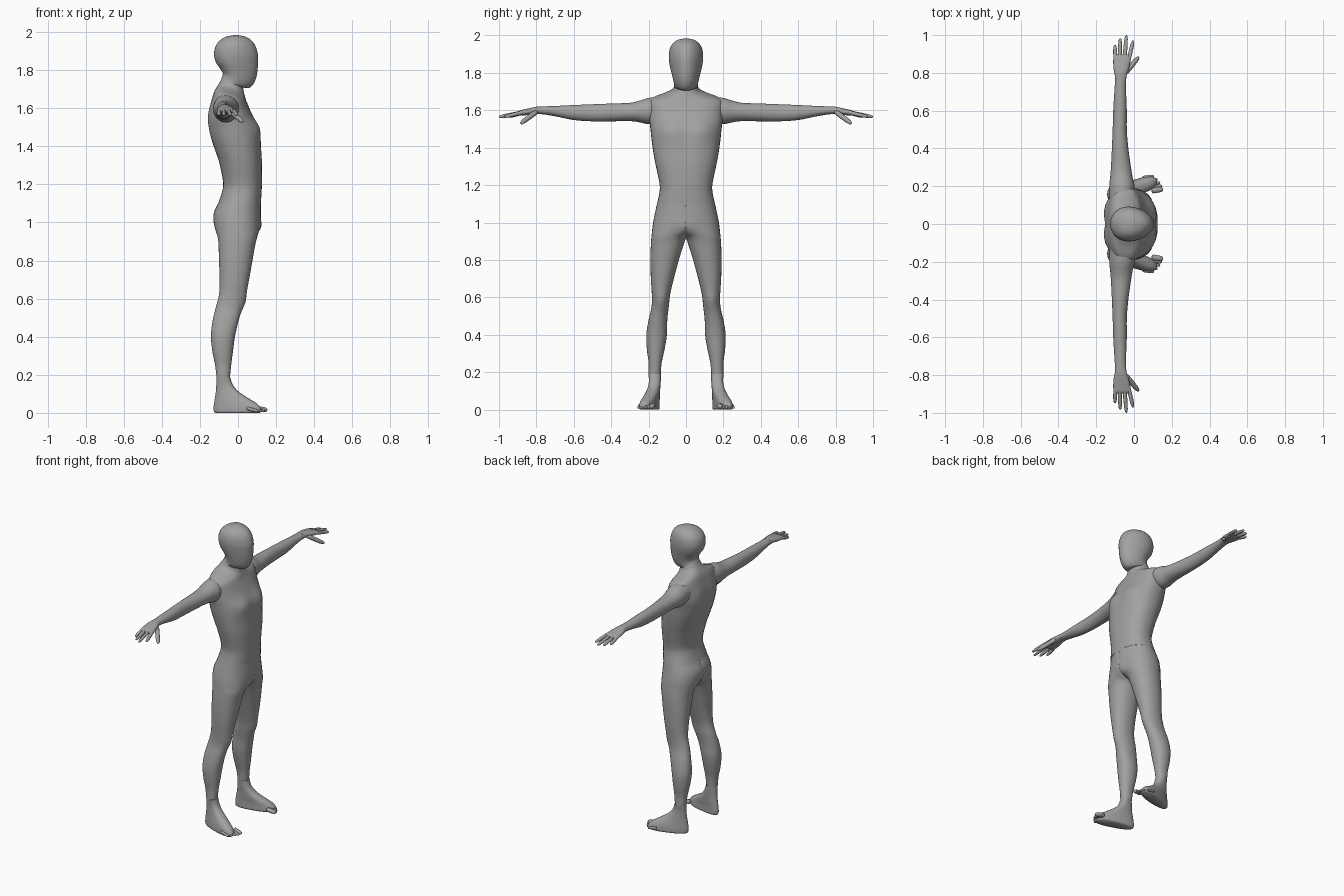
import bpy, bmesh, math
from mathutils import Vector

old = bpy.data.objects.get("Cube")
if old:
    bpy.data.objects.remove(old)

grey = bpy.data.materials.new("mannequin grey")
grey.use_nodes = True
tone = (0.36, 0.36, 0.36, 1)
grey.diffuse_color = tone
shader = next(n for n in grey.node_tree.nodes if n.type == 'BSDF_PRINCIPLED')
shader.inputs["Base Color"].default_value = tone


def smoothstep(lo, hi, value):
    t = min(max((value - lo) / (hi - lo), 0), 1)
    return t * t * (3 - 2 * t)


def spline(keys, steps):
    """Pass a smooth curve through the key sections."""
    rows = []
    for i in range(len(keys) - 1):
        a, b, c, d = (keys[min(max(j, 0), len(keys) - 1)] for j in range(i - 1, i + 3))
        for k in range(steps):
            t = k / steps
            rows.append([q + t / 2 * (r - p + t * (2 * p - 5 * q + 4 * r - s + t * (3 * (q - r) + s - p)))
                         for p, q, r, s in zip(a, b, c, d)])
    return rows + [list(keys[-1])]


def loft(bm, keys, place, steps=4, sides=40, power=1.0, taper=0.0, start_cap=False, end_cap=False):
    """Skin rounded sections (station, u low, u high, v low, v high)."""
    rings = []
    for s, u0, u1, v0, v1 in spline(keys, steps):
        ring = []
        for k in range(sides):
            angle = math.tau * k / sides
            c, n = math.cos(angle), math.sin(angle)
            u = math.copysign(abs(c) ** power, c)
            v = math.copysign(abs(n) ** power, n) * (1 - taper * u)
            ring.append(bm.verts.new(place(s, (u0 + u1 + u * (u1 - u0)) / 2, (v0 + v1 + v * (v1 - v0)) / 2)))
        rings.append(ring)
    for low, high in zip(rings, rings[1:]):
        for k in range(sides):
            j = (k + 1) % sides
            bm.faces.new((low[k], low[j], high[j], high[k]))
    if start_cap:
        bm.faces.new(rings[0])
    if end_cap:
        bm.faces.new(rings[-1])


def digit(bm, start, end, radius, flat=1.0):
    """Round-ended finger or toe."""
    start, end = Vector(start), Vector(end)
    along = (end - start).normalized()
    side = along.cross(Vector((0, 0, 1))).normalized()
    up = side.cross(along)
    keys = []
    for s, r in ((0, .7), (.1, 1), (.5, 1), (.75, .92), (.92, .7), (.98, .4), (1, .08)):
        r *= radius
        keys.append((s, -r, r, -r * flat, r * flat))
    loft(bm, keys, lambda s, u, v: start.lerp(end, s) + side * u + up * v,
         steps=2, sides=12, start_cap=True, end_cap=True)


def bump(bm, centre, size, push):
    """Push the surface softly around a point."""
    for vert in bm.verts:
        d = [(a - b) / r for a, b, r in zip(vert.co, centre, size)]
        vert.co += Vector(push) * math.exp(-sum(x * x for x in d))


def finish(name, bm, mirrored=False):
    bmesh.ops.recalc_face_normals(bm, faces=bm.faces)
    mesh = bpy.data.meshes.new(name)
    bm.to_mesh(mesh)
    bm.free()
    mesh.materials.append(grey)
    for face in mesh.polygons:
        face.use_smooth = True
    obj = bpy.data.objects.new(name, mesh)
    bpy.context.collection.objects.link(obj)
    if mirrored:
        mod = obj.modifiers.new("Mirror", 'MIRROR')
        mod.use_axis = (False, True, False)
        mod.merge_threshold = .0005
    return obj


def symmetric(rows):
    return [(s, a, b, -w, w) for s, a, b, w in rows]


def upright(s, u, v):
    return Vector((u, v, s))


def sideways(s, u, v):
    return Vector((u, s, v))


# Torso, rising to the slanted neck seam
def torso_place(s, u, v):
    return Vector((u, v, s - .38 * smoothstep(1.6, 1.72, s) * (u + .03)))


bm = bmesh.new()
loft(bm, symmetric([
    (1.1, -.105, .12, .155), (1.16, -.086, .124, .142), (1.21, -.08, .126, .142),
    (1.31, -.1, .127, .163), (1.37, -.12, .124, .174), (1.44, -.142, .118, .184),
    (1.5, -.153, .105, .19), (1.55, -.157, .082, .197), (1.6, -.15, .06, .2),
    (1.64, -.137, .046, .198), (1.665, -.126, .04, .172), (1.685, -.113, .036, .112),
    (1.705, -.1, .031, .074), (1.73, -.088, .027, .063)]), torso_place, power=.88)
for side in (-1, 1):
    bump(bm, (.08, side * .085, 1.49), (.06, .06, .055), (.016, 0, 0))
    bump(bm, (-.15, side * .09, 1.53), (.06, .05, .1), (-.008, 0, 0))
bump(bm, (.13, 0, 1.42), (.06, .02, .13), (-.006, 0, 0))
bump(bm, (-.13, 0, 1.38), (.06, .025, .2), (.012, 0, 0))
finish("torso", bm)


# Head with a narrowed face
def head_place(s, u, v):
    return Vector((u, v, s - .38 * (1 - smoothstep(1.735, 1.85, s)) * (u + .03)))


bm = bmesh.new()
loft(bm, symmetric([
    (1.73, -.088, .027, .063), (1.738, -.086, .055, .062), (1.765, -.08, .083, .067),
    (1.8, -.095, .1, .076), (1.84, -.116, .105, .086), (1.885, -.126, .104, .091),
    (1.93, -.116, .09, .085), (1.96, -.09, .066, .067), (1.977, -.058, .034, .042),
    (1.984, -.02, .0, .01)]), head_place, taper=.16, end_cap=True)
finish("head", bm)

# Pelvis and legs: one half, flattened against the middle plane and mirrored
bm = bmesh.new()
loft(bm, [
    (.19, -.113, -.042, .135, .2), (.25, -.12, -.036, .13, .2), (.32, -.134, -.027, .115, .209),
    (.4, -.142, -.016, .102, .212), (.48, -.134, .002, .1, .2), (.55, -.118, .022, .092, .184),
    (.62, -.1, .042, .084, .183), (.7, -.096, .058, .065, .188), (.8, -.1, .076, .038, .19),
    (.88, -.102, .09, .013, .188), (.92, -.106, .1, -.004, .185), (.95, -.115, .108, -.05, .182),
    (1, -.128, .117, -.12, .176), (1.05, -.127, .12, -.15, .166), (1.1, -.105, .12, -.155, .155)],
    lambda s, u, v: Vector((u, max(v, 0), s)), power=.92)
bump(bm, (.03, .135, .58), (.04, .035, .04), (.008, 0, 0))
bump(bm, (.1, 0, .97), (.05, .03, .04), (.014, 0, 0))
for vert in bm.verts:
    if vert.co.y < .0005:
        vert.co.y = 0
middle = [f for f in bm.faces if all(v.co.y == 0 for v in f.verts)]
bmesh.ops.delete(bm, geom=middle, context='FACES')
finish("pelvis_and_legs", bm, mirrored=True)

# Feet, turned slightly outward, with toes
bm = bmesh.new()
loft(bm, [
    (.19, -.113, -.042, .135, .2), (.15, -.114, -.028, .135, .197), (.115, -.116, .0, .135, .2),
    (.08, -.121, .05, .133, .205), (.05, -.126, .098, .132, .21), (.025, -.128, .12, .131, .213),
    (.008, -.126, .121, .131, .213), (0, -.118, .114, .136, .208)],
    lambda s, u, v: Vector((u, v + .26 * (u + .08) * (1 - smoothstep(.03, .19, s)), s)),
    power=.85, taper=-.16, end_cap=True)
for i in range(5):
    y = .182 + .0172 * i
    tip = .154 - .003 * i - .0022 * i * i
    r = .015 if i == 0 else .0095
    digit(bm, (tip - .06, y - .006, .024), (tip, y + .003, r * .95), r, .9)
finish("feet", bm, mirrored=True)

# Arms
bm = bmesh.new()
loft(bm, [
    (.13, -.13, .0, 1.535, 1.672), (.2, -.131, .003, 1.526, 1.666), (.25, -.126, -.008, 1.536, 1.651),
    (.3, -.122, -.016, 1.542, 1.64), (.4, -.117, -.03, 1.541, 1.636), (.5, -.113, -.038, 1.541, 1.632),
    (.6, -.11, -.038, 1.548, 1.628), (.7, -.104, -.042, 1.568, 1.623), (.76, -.1, -.042, 1.578, 1.621)],
    sideways)
finish("arms", bm, mirrored=True)

# Hands with four fingers and a thumb
bm = bmesh.new()
loft(bm, [
    (.76, -.1, -.042, 1.578, 1.621), (.79, -.102, -.038, 1.58, 1.62), (.82, -.108, -.028, 1.577, 1.615),
    (.86, -.11, -.019, 1.573, 1.606), (.885, -.108, -.017, 1.573, 1.6), (.897, -.1, -.025, 1.58, 1.592)],
    sideways, end_cap=True, power=.9)
for base, tip, reach in ((-.098, -.101, .948), (-.076, -.073, .983), (-.051, -.04, 1), (-.029, -.004, .972)):
    digit(bm, (base, .865, 1.59), (tip, reach, 1.565), .0105)
digit(bm, (-.045, .8, 1.592), (.025, .885, 1.528), .0135)
finish("hands", bm, mirrored=True)
